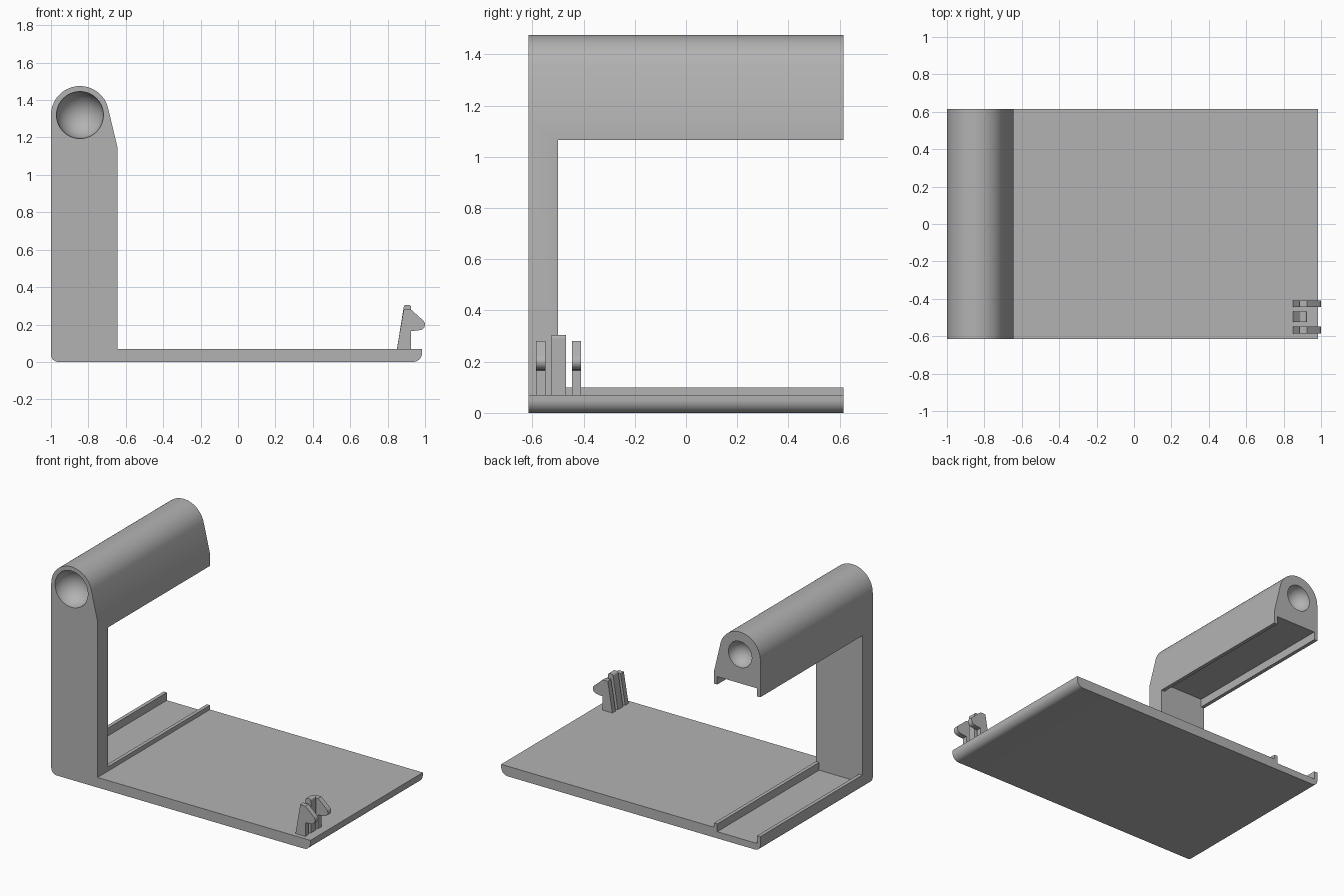
import bpy, bmesh, math
from mathutils import Matrix

if "Cube" in bpy.data.objects:
    bpy.data.objects.remove(bpy.data.objects["Cube"])

grey = bpy.data.materials.new("grey plastic")
grey.diffuse_color = (0.45, 0.45, 0.45, 1)
grey.use_nodes = True
grey.node_tree.nodes["Principled BSDF"].inputs["Base Color"].default_value = grey.diffuse_color


def arc(cx, cz, r, a0, a1, n):
    """Points on an arc in the xz plane, angles in degrees."""
    return [(cx + r * math.cos(math.radians(a0 + (a1 - a0) * i / n)),
             cz + r * math.sin(math.radians(a0 + (a1 - a0) * i / n))) for i in range(n + 1)]


def finish(name, bm):
    bmesh.ops.recalc_face_normals(bm, faces=bm.faces[:])
    me = bpy.data.meshes.new(name)
    bm.to_mesh(me)
    bm.free()
    me.materials.append(grey)
    ob = bpy.data.objects.new(name, me)
    bpy.context.collection.objects.link(ob)
    return ob


def extrude(name, pts, y0, y1):
    """Prism from an xz outline between two y positions."""
    bm = bmesh.new()
    face = bm.faces.new([bm.verts.new((x, y0, z)) for x, z in pts])
    out = bmesh.ops.extrude_face_region(bm, geom=[face])["geom"]
    bmesh.ops.translate(bm, vec=(0, y1 - y0, 0),
                        verts=[v for v in out if isinstance(v, bmesh.types.BMVert)])
    return finish(name, bm)


def activate(ob):
    bpy.ops.object.select_all(action='DESELECT')
    ob.select_set(True)
    bpy.context.view_layer.objects.active = ob


def boolean(ob, tool, operation):
    mod = ob.modifiers.new(operation.lower(), 'BOOLEAN')
    mod.object, mod.operation, mod.solver = tool, operation, 'EXACT'
    activate(ob)
    bpy.ops.object.modifier_apply(modifier=mod.name)
    bpy.data.objects.remove(tool)


def smooth(ob):
    activate(ob)
    bpy.ops.object.shade_smooth_by_angle(angle=math.radians(25))


FRONT, BACK, INNER = -0.615, 0.615, -0.5   # ends in y and rear face of the post
LEFT, POST, RIGHT = -1.0, -0.645, 0.985    # main positions in x
LIP = 0.025                                # channel wall thickness
CX, CZ, R = -0.845, 1.32, 0.155            # round top of the handle

underside = arc(LEFT + 0.04, 0.04, 0.04, 180, 270, 8) + arc(RIGHT - 0.05, 0.05, 0.05, 270, 360, 8)
round_top = [(POST, 1.15)] + arc(CX, CZ, R, 12, 180, 32)

# Front slab: plate edge, post and handle end in one outline
frame = extrude("frame", underside + [(RIGHT, 0.07), (POST, 0.07)] + round_top, FRONT, INNER)

# Base plate with two rails and the channel between them
base = extrude("base", underside + [
    (RIGHT, 0.07), (POST, 0.07), (POST, 0.10), (POST - LIP, 0.10), (POST - LIP, 0.046),
    (LEFT + LIP, 0.046), (LEFT + LIP, 0.10), (LEFT, 0.10)], INNER, BACK)
boolean(frame, base, 'UNION')

# Handle with the matching channel on its underside
handle = extrude("handle", round_top + [
    (LEFT, 1.065), (LEFT + LIP, 1.065), (LEFT + LIP, 1.12),
    (POST - LIP, 1.12), (POST - LIP, 1.065), (POST, 1.065)], INNER, BACK)
boolean(frame, handle, 'UNION')

# Round hollows in both handle ends
for y, r in ((FRONT - 0.002, 0.126), (BACK + 0.002, 0.09)):
    bm = bmesh.new()
    bmesh.ops.create_uvsphere(bm, u_segments=40, v_segments=20, radius=r,
                              matrix=Matrix.Translation((CX, y, CZ)) @ Matrix.Rotation(math.pi / 2, 4, 'X'))
    boolean(frame, finish("hollow_cutter", bm), 'DIFFERENCE')
smooth(frame)

# Two hooked prongs of the clip
hook = [(0.85, 0.07), (0.925, 0.07), (0.925, 0.165), (0.96, 0.168)]
hook += arc(0.97, 0.2, 0.03, -75, 50, 8) + [(0.925, 0.28), (0.886, 0.28)]
for name, y0 in (("clip_hook_front", -0.585), ("clip_hook_back", -0.445)):
    smooth(extrude(name, hook, y0, y0 + 0.036))

# Straight middle prong
tongue = [(0.85, 0.07), (0.925, 0.07), (0.925, 0.285)]
tongue += arc(0.913, 0.293, 0.012, 0, 90, 4) + arc(0.898, 0.293, 0.012, 90, 180, 4)
smooth(extrude("clip_tongue", tongue, -0.525, -0.468))
